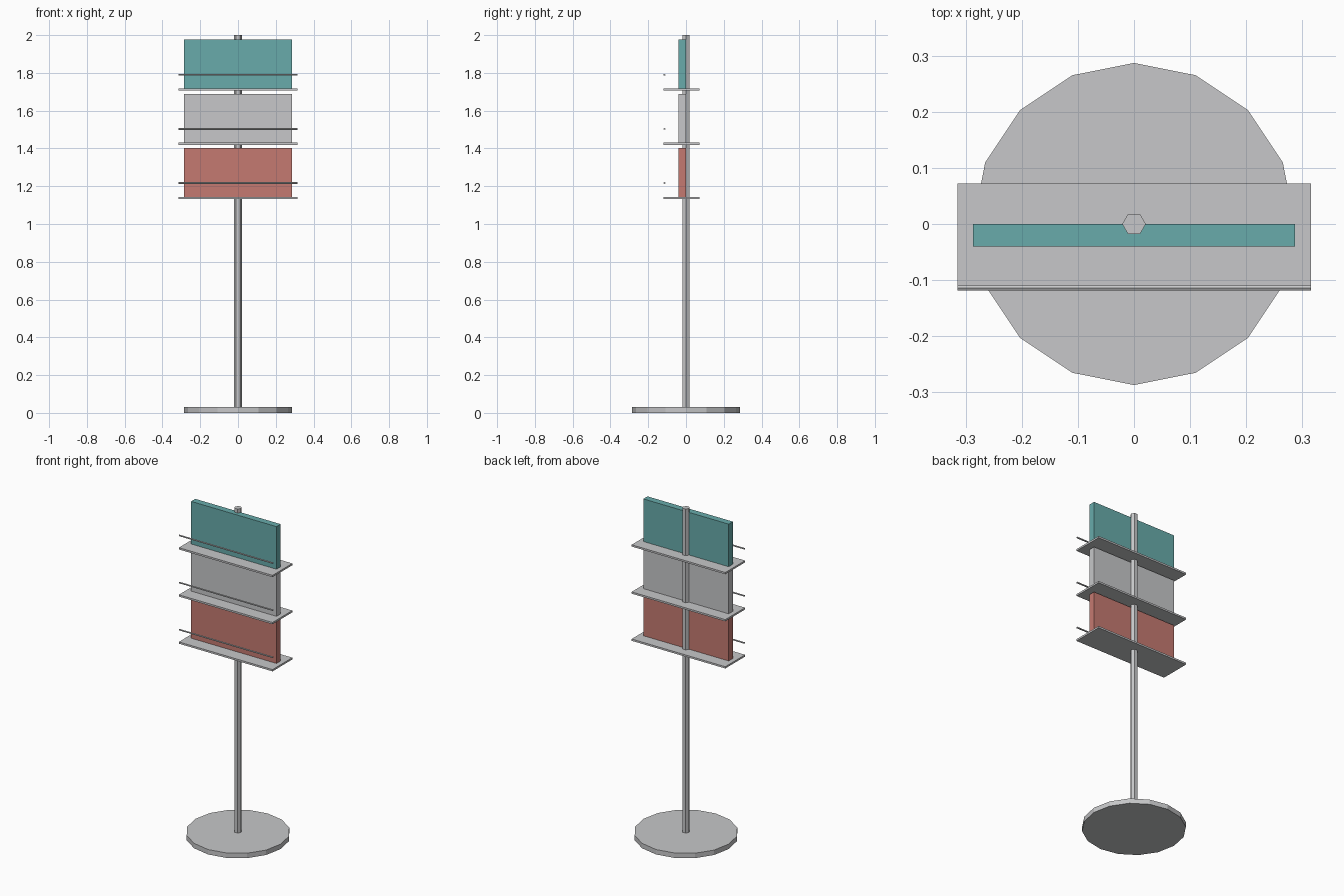
import bpy, math

if "Cube" in bpy.data.objects:
    bpy.data.objects.remove(bpy.data.objects["Cube"])


def material(name, rgb):
    m = bpy.data.materials.new(name)
    m.diffuse_color = (*rgb, 1)
    m.use_nodes = True
    m.node_tree.nodes["Principled BSDF"].inputs["Base Color"].default_value = m.diffuse_color
    return m


GREY = material("light_grey", (0.57, 0.575, 0.585))
TEAL = material("teal", (0.138, 0.41, 0.407))
RED = material("brick_red", (0.56, 0.195, 0.165))


def add_mesh(name, verts, faces, mat):
    mesh = bpy.data.meshes.new(name)
    mesh.from_pydata(verts, [], faces)
    mesh.materials.append(mat)
    obj = bpy.data.objects.new(name, mesh)
    bpy.context.collection.objects.link(obj)
    return obj


def prism(name, sides, radius, length, mat):
    """Upright prism with its first corner on +x, from z = 0 to length."""
    verts = []
    for z in (0, length):
        for i in range(sides):
            a = 2 * math.pi * i / sides
            verts.append((radius * math.cos(a), radius * math.sin(a), z))
    faces = [tuple(reversed(range(sides))), tuple(range(sides, 2 * sides))]
    for i in range(sides):
        j = (i + 1) % sides
        faces.append((i, j, sides + j, sides + i))
    return add_mesh(name, verts, faces, mat)


def box(name, x, y, z, mat):
    verts = [(a, b, c) for c in z for b in y for a in x]
    faces = [(0, 2, 3, 1), (4, 5, 7, 6), (0, 1, 5, 4),
             (2, 6, 7, 3), (0, 4, 6, 2), (1, 3, 7, 5)]
    return add_mesh(name, verts, faces, mat)


# Round foot and hexagonal pole
prism("base", 16, 0.287, 0.03, GREY)
prism("pole", 6, 0.021, 2.0, GREY)

# Three tiers: shelf, coloured back panel and front rail
for n, (tier, mat) in enumerate((("lower", RED), ("middle", GREY), ("upper", TEAL))):
    z = 1.133 + 0.2865 * n
    box(tier + "_shelf", (-0.315, 0.315), (-0.118, 0.072), (z, z + 0.011), GREY)
    box(tier + "_panel", (-0.287, 0.287), (-0.04, 0.0), (z + 0.011, z + 0.27), mat)
    rail = prism(tier + "_rail", 6, 0.005, 0.63, GREY)
    rail.rotation_euler = (0, math.pi / 2, 0)
    rail.location = (-0.315, -0.114, z + 0.084)
